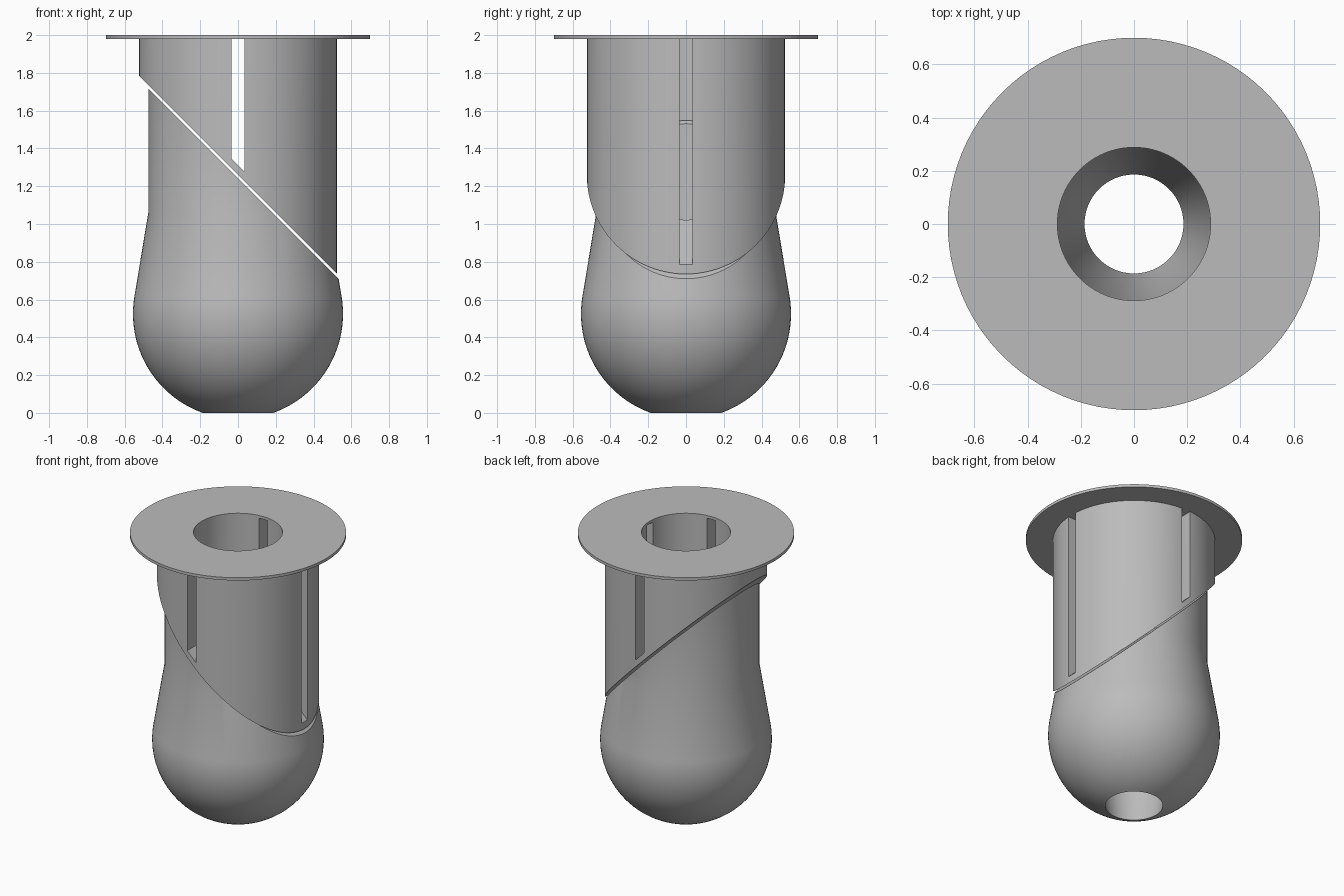
import bpy, bmesh, math
from mathutils import Vector, Matrix

cube = bpy.data.objects.get("Cube")
if cube:
    bpy.data.objects.remove(cube, do_unlink=True)

SEGMENTS = 96
BORE = 0.288          # radius of the central hole
TUBE = 0.525          # outer radius of the upper tube
FLANGE_Z = 1.98       # underside of the flange

grey = bpy.data.materials.new("light_grey")
grey.use_nodes = True
colour = (0.5, 0.5, 0.5, 1)
grey.diffuse_color = colour
grey.node_tree.nodes["Principled BSDF"].inputs["Base Color"].default_value = colour


def add_object(name, bm):
    bmesh.ops.recalc_face_normals(bm, faces=bm.faces)
    mesh = bpy.data.meshes.new(name)
    bm.to_mesh(mesh)
    bm.free()
    mesh.materials.append(grey)
    obj = bpy.data.objects.new(name, mesh)
    bpy.context.collection.objects.link(obj)
    return obj


def smooth(obj):
    bpy.ops.object.select_all(action="DESELECT")
    obj.select_set(True)
    bpy.context.view_layer.objects.active = obj
    bpy.ops.object.shade_smooth_by_angle(angle=math.radians(30))


def revolve(profile, closed=False):
    """Spin (radius, z) points around the vertical axis."""
    bm = bmesh.new()
    verts = [bm.verts.new((r, 0, z)) for r, z in profile]
    edges = [bm.edges.new(pair) for pair in zip(verts, verts[1:])]
    if closed:
        edges.append(bm.edges.new((verts[-1], verts[0])))
    bmesh.ops.spin(bm, geom=verts + edges, axis=(0, 0, 1), cent=(0, 0, 0),
                   angle=math.tau, steps=SEGMENTS, use_merge=True)
    bmesh.ops.remove_doubles(bm, verts=bm.verts, dist=1e-5)
    return bm


def slant_cut(bm, height, keep_above):
    """Trim along the plane z = height - x and cap the ring left open."""
    bmesh.ops.bisect_plane(bm, geom=bm.verts[:] + bm.edges[:] + bm.faces[:],
                           plane_co=(0, 0, height), plane_no=(1, 0, 1),
                           clear_inner=keep_above, clear_outer=not keep_above)
    rim = [e for e in bm.edges if e.is_boundary]
    bmesh.ops.triangle_fill(bm, edges=rim, use_beauty=True, normal=(1, 0, 1))


def slot_cutter(name, x_range, y_range):
    """Box whose floor runs parallel to the slanted cut."""
    bm = bmesh.new()
    bmesh.ops.create_cube(bm, size=2)
    for v in bm.verts:
        v.co.x = x_range[v.co.x > 0]
        v.co.y = y_range[v.co.y > 0]
        v.co.z = 2.2 if v.co.z > 0 else 1.31 - v.co.x
    obj = add_object(name, bm)
    obj.hide_render = True
    obj.hide_set(True)
    return obj


# Flange: thin flat ring on top
smooth(add_object("flange", revolve(
    [(BORE, FLANGE_Z), (0.7, FLANGE_Z), (0.7, 2), (BORE, 2)], closed=True)))

# Upper tube, cut off on a slant, with three slots
bm = revolve([(TUBE, 0.5), (TUBE, FLANGE_Z), (BORE, FLANGE_Z), (BORE, 0.5)])
slant_cut(bm, 1.26, keep_above=True)
tube = add_object("upper_tube", bm)
half = 0.034
cutters = [slot_cutter("side_slot_cutter", (0.1, 0.8), (-half, half)),
           slot_cutter("front_back_slot_cutter", (-half, half), (-0.8, 0.8))]
for cutter in cutters:
    mod = tube.modifiers.new(cutter.name, "BOOLEAN")
    mod.operation = "DIFFERENCE"
    mod.solver = "EXACT"
    mod.object = cutter
    bpy.context.view_layer.objects.active = tube
    bpy.ops.object.modifier_apply(modifier=mod.name)
for cutter in cutters:
    bpy.data.objects.remove(cutter, do_unlink=True)
smooth(tube)

# Lower bulb: ball, tapered neck and straight collar around the bore
radius, centre = 0.556, 0.524
low = -math.asin(centre / radius)
high = math.radians(9.5)
ball = []
for i in range(33):
    a = low + (high - low) * i / 32
    ball.append((radius * math.cos(a), centre + radius * math.sin(a)))
profile = [(BORE, 1.9), (BORE, 0.62)] + ball + [(0.475, 1.06), (0.475, 1.9)]
bm = revolve(profile)
slant_cut(bm, 1.243, keep_above=False)
smooth(add_object("lower_bulb", bm))
